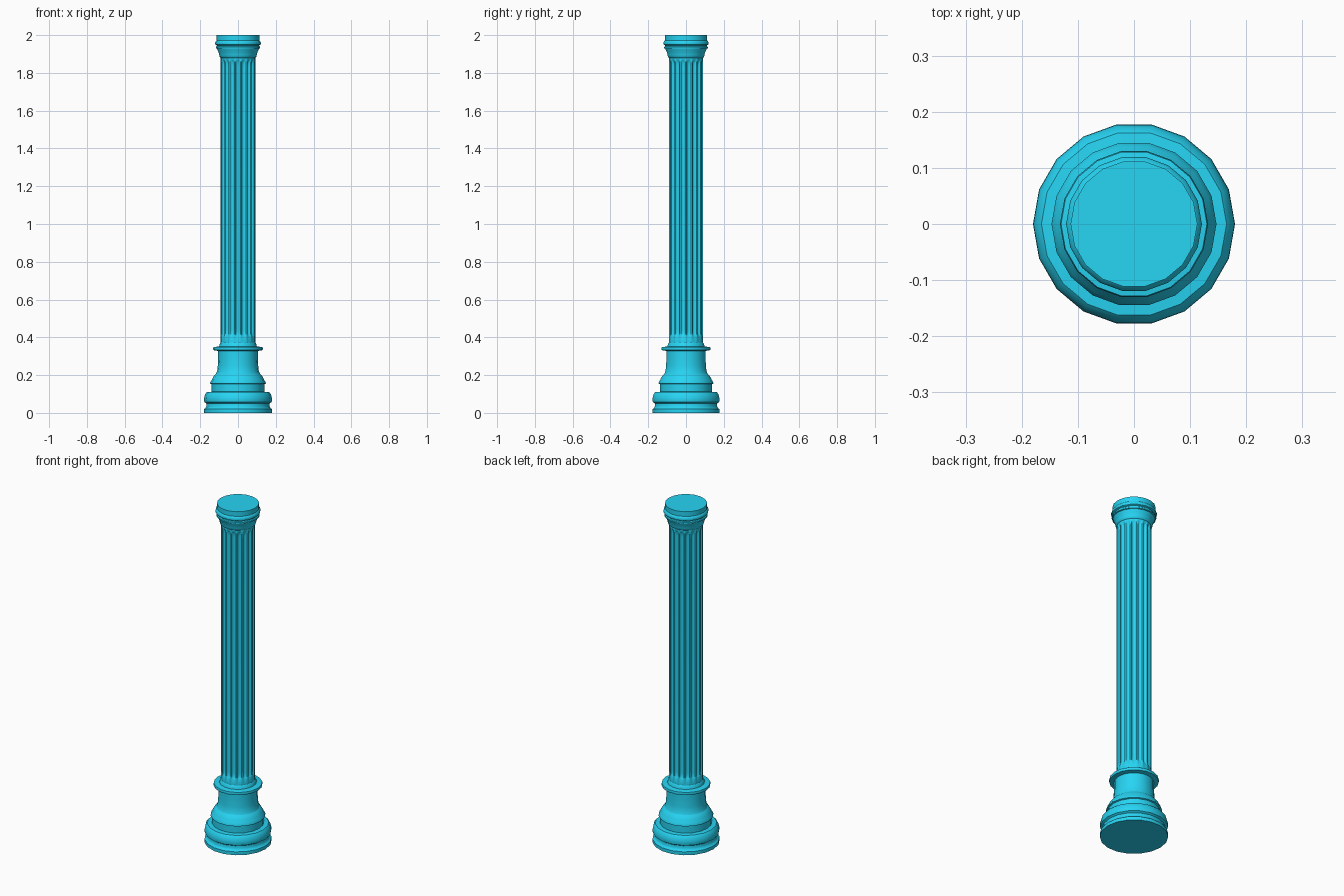
import bpy, bmesh, math

if "Cube" in bpy.data.objects:
    bpy.data.objects.remove(bpy.data.objects["Cube"])

SIDES = 18      # facets of the turned parts, also number of flutes
STEPS = 8       # points per flute on the shaft

mat = bpy.data.materials.new("cyan")
mat.diffuse_color = (0.02, 0.66, 0.9, 1.0)
mat.use_nodes = True
mat.node_tree.nodes["Principled BSDF"].inputs["Base Color"].default_value = mat.diffuse_color


def skin(name, rings, cap_bottom=False, cap_top=False):
    """Bridge a stack of rings (lists of points) into one object."""
    bm = bmesh.new()
    loops = [[bm.verts.new(p) for p in ring] for ring in rings]
    for a, b in zip(loops, loops[1:]):
        n = len(a)
        for i in range(n):
            j = (i + 1) % n
            bm.faces.new((a[i], a[j], b[j], b[i]))
    if cap_bottom:
        bm.faces.new(loops[0][::-1])
    if cap_top:
        bm.faces.new(loops[-1])
    mesh = bpy.data.meshes.new(name)
    bm.to_mesh(mesh)
    bm.free()
    obj = bpy.data.objects.new(name, mesh)
    bpy.context.collection.objects.link(obj)
    mesh.materials.append(mat)
    bpy.ops.object.select_all(action='DESELECT')
    obj.select_set(True)
    bpy.context.view_layer.objects.active = obj
    bpy.ops.object.shade_smooth_by_angle(angle=math.radians(42))
    return obj


def lathe(name, profile, **caps):
    """Turn an (r, z) profile around the column axis."""
    step = math.tau / SIDES
    return skin(name, [[(r * math.cos(i * step), r * math.sin(i * step), z)
                        for i in range(SIDES)] for r, z in profile], **caps)


def flute_ring(radius, z, depth):
    """18-sided section with a rounded groove pressed into each side."""
    ring, step = [], math.tau / SIDES
    for i in range(SIDES):
        a0, a1 = i * step, (i + 1) * step
        for k in range(STEPS):
            t = k / STEPS
            x = radius * (math.cos(a0) * (1 - t) + math.cos(a1) * t)
            y = radius * (math.sin(a0) * (1 - t) + math.sin(a1) * t)
            u = (t - 0.5) / 0.375          # flat fillet left between grooves
            d = depth * math.sqrt(max(0.0, 1 - u * u))
            s = 1 - d / radius
            ring.append((x * s, y * s, z))
    return ring


# Base: bottom plate and moulded ring
lathe("base_plinth", [
    (0.180, 0.0), (0.180, 0.020), (0.172, 0.025), (0.167, 0.035),
    (0.167, 0.050), (0.178, 0.057), (0.180, 0.068), (0.179, 0.080),
    (0.174, 0.100), (0.165, 0.110), (0.139, 0.112)], cap_bottom=True)

# Stepped drum with bead and curved shoulder
lathe("base_drum", [
    (0.139, 0.112), (0.139, 0.152), (0.147, 0.155), (0.147, 0.161),
    (0.140, 0.172), (0.134, 0.185), (0.126, 0.198), (0.116, 0.208)])

# Neck sweeping up to the collar
lathe("base_neck", [
    (0.116, 0.208), (0.110, 0.222), (0.107, 0.250), (0.105, 0.290),
    (0.105, 0.328)])

# Flanged collar under the shaft
lathe("collar", [
    (0.105, 0.328), (0.130, 0.332), (0.132, 0.340), (0.130, 0.348),
    (0.100, 0.352), (0.097, 0.365), (0.092, 0.372)])

# Fluted shaft, grooves rounded off at both ends
R, D = 0.092, 0.011
ends = [(0.0, 0.0), (0.006, 0.45), (0.014, 0.75), (0.026, 0.93), (0.040, 1.0)]
sections = [(0.372, 0.0)]
sections += [(0.405 + h, s) for h, s in ends]
sections += [(1.870 - h, s) for h, s in reversed(ends)]
sections += [(1.880, 0.0)]
skin("fluted_shaft", [flute_ring(R, z, D * s) for z, s in sections])

# Capital: flared bell, beads and top block
lathe("capital", [
    (0.092, 1.880), (0.097, 1.884), (0.099, 1.895), (0.103, 1.910),
    (0.109, 1.922), (0.111, 1.928), (0.117, 1.930), (0.117, 1.938),
    (0.112, 1.942), (0.112, 1.946), (0.120, 1.950), (0.121, 1.958),
    (0.119, 1.966), (0.113, 1.972), (0.113, 2.0)], cap_top=True)
